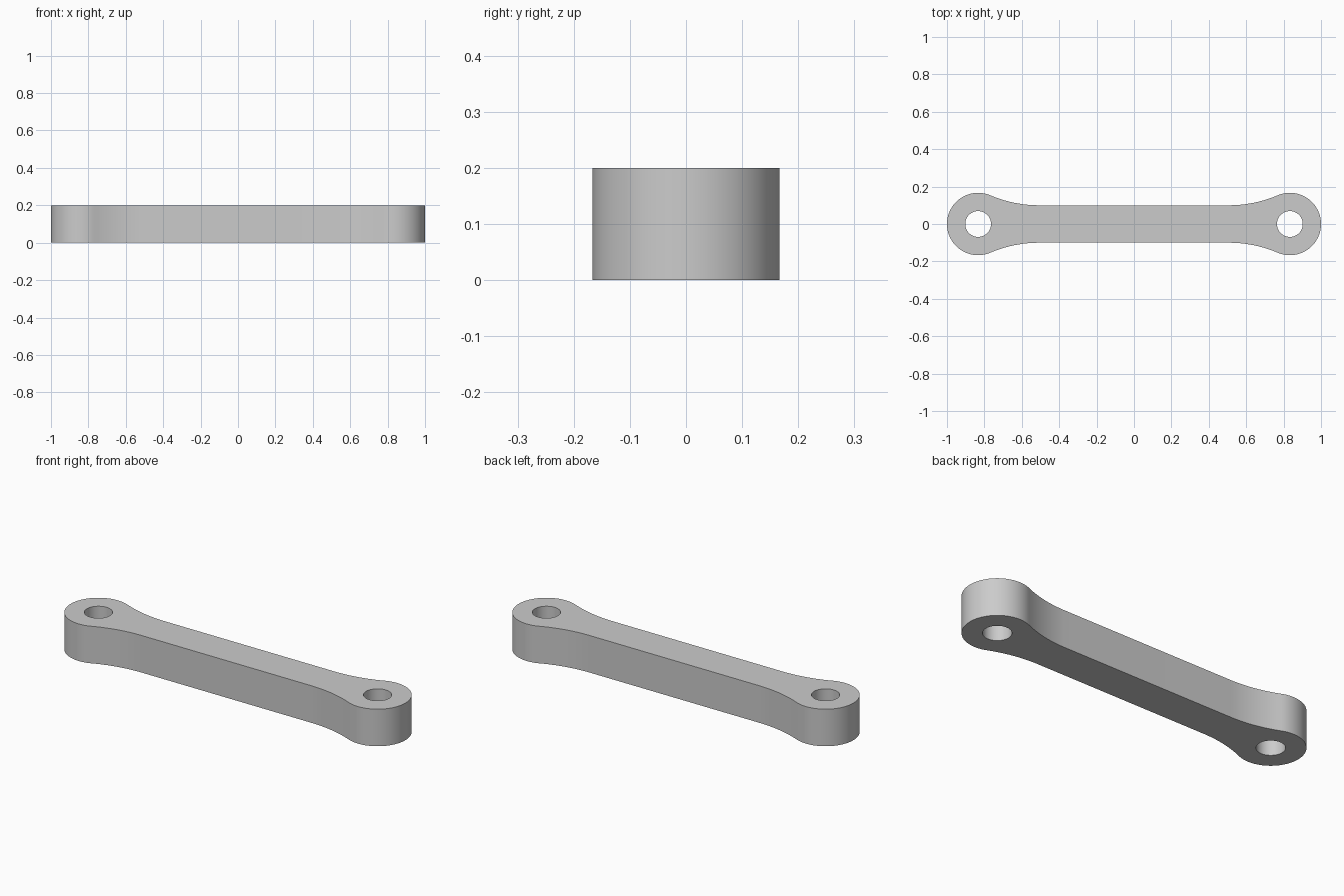
import bpy, bmesh
from math import sin, cos, pi, sqrt, atan2, radians

cube = bpy.data.objects.get("Cube")
if cube:
    bpy.data.objects.remove(cube, do_unlink=True)

END_X, END_R = 0.8333, 0.1667    # rounded ends
HOLE_R = 0.069
HALF_W, HEIGHT = 0.1, 0.2        # straight bar
FILLET_R = 0.6667                # concave blend from bar to end


def arc(cx, cy, r, a0, a1, n):
    return [(cx + r * cos(a0 + (a1 - a0) * i / n),
             cy + r * sin(a0 + (a1 - a0) * i / n)) for i in range(n + 1)]


# One quarter of the outline: end arc, then tangent fillet down to the bar
fillet_y = HALF_W + FILLET_R
fillet_x = END_X - sqrt((END_R + FILLET_R) ** 2 - fillet_y ** 2)
tangent = atan2(fillet_y, fillet_x - END_X)
quarter = arc(END_X, 0, END_R, 0, tangent, 28)
quarter += arc(fillet_x, fillet_y, FILLET_R, tangent - pi, -pi / 2, 12)[1:]

# Mirror the quarter around both axes
half = quarter + [(-x, y) for x, y in reversed(quarter)]
outline = half + [(x, -y) for x, y in reversed(half[1:-1])]
holes = [arc(s * END_X, 0, HOLE_R, 0, 2 * pi, 48)[:-1] for s in (-1, 1)]

# Fill the profile with its holes and extrude it
bm = bmesh.new()
for loop in [outline] + holes:
    verts = [bm.verts.new((x, y, 0)) for x, y in loop]
    for i, v in enumerate(verts):
        bm.edges.new((v, verts[(i + 1) % len(verts)]))
bmesh.ops.triangle_fill(bm, edges=bm.edges[:], use_beauty=True)
result = bmesh.ops.extrude_face_region(bm, geom=bm.faces[:], use_keep_orig=True)
top = [g for g in result["geom"] if isinstance(g, bmesh.types.BMVert)]
bmesh.ops.translate(bm, vec=(0, 0, HEIGHT), verts=top)
bmesh.ops.recalc_face_normals(bm, faces=bm.faces[:])

mesh = bpy.data.meshes.new("link_arm")
bm.to_mesh(mesh)
bm.free()
link = bpy.data.objects.new("link_arm", mesh)
bpy.context.collection.objects.link(link)

# Plain grey
grey = bpy.data.materials.new("light_grey")
grey.use_nodes = True
colour = (0.6, 0.6, 0.6, 1)
grey.diffuse_color = colour
grey.node_tree.nodes["Principled BSDF"].inputs["Base Color"].default_value = colour
mesh.materials.append(grey)

# Smooth round walls, sharp rims
bpy.ops.object.select_all(action="DESELECT")
link.select_set(True)
bpy.context.view_layer.objects.active = link
bpy.ops.object.shade_smooth_by_angle(angle=radians(30))
